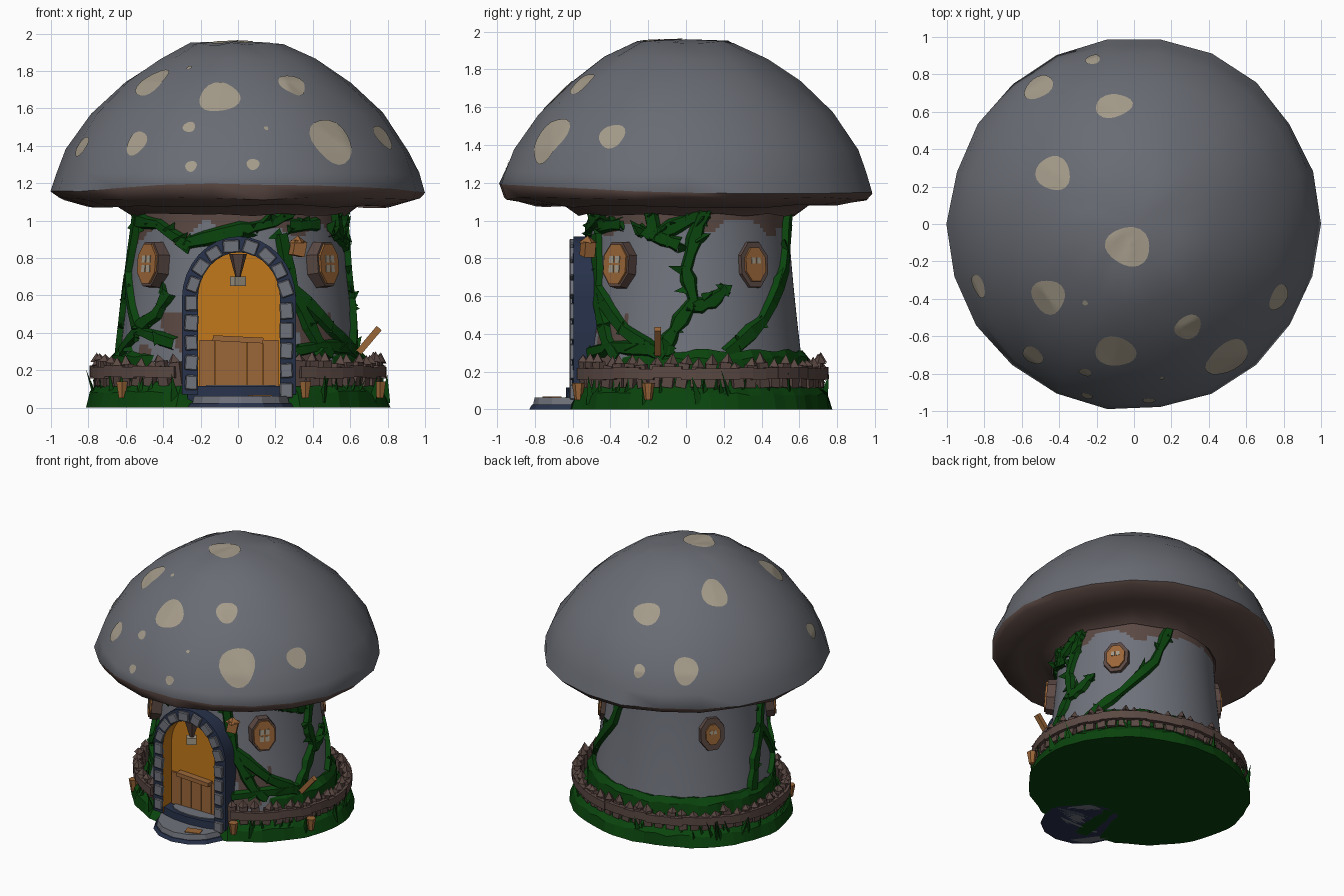
import bpy, bmesh, math, random
from mathutils import Vector, Matrix, noise
from mathutils.bvhtree import BVHTree

if "Cube" in bpy.data.objects:
    bpy.data.objects.remove(bpy.data.objects["Cube"])

random.seed(4)
R = random.uniform
COLS = {"cap_grey": (.14, .149, .172), "cream": (.37, .325, .25), "moss_green": (.003, .057, .004),
        "bark_brown": (.105, .066, .056), "door_orange": (.54, .19, .011), "wood_tan": (.33, .135, .04),
        "slate_blue": (.02, .031, .068), "wall_grey": (.16, .17, .2)}
MATS = []
for n, c in COLS.items():
    m = bpy.data.materials.new(n)
    m.diffuse_color = (*c, 1)
    m.use_nodes = True
    m.node_tree.nodes["Principled BSDF"].inputs["Base Color"].default_value = m.diffuse_color
    MATS.append(m)
GREY, CREAM, GREEN, BROWN, ORANGE, TAN, BLUE, STONE = range(8)


def finish(name, bm, smooth=None, normals=True):
    if normals:
        bmesh.ops.recalc_face_normals(bm, faces=bm.faces)
    me = bpy.data.meshes.new(name)
    bm.to_mesh(me)
    bm.free()
    for m in MATS:
        me.materials.append(m)
    ob = bpy.data.objects.new(name, me)
    bpy.context.collection.objects.link(ob)
    if smooth:
        bpy.ops.object.select_all(action='DESELECT')
        bpy.context.view_layer.objects.active = ob
        ob.select_set(True)
        bpy.ops.object.shade_smooth_by_angle(angle=math.radians(smooth))


def lathe(prof, segs, rule, sy=1, cy=0, jit=0):
    """Revolve (radius, z) points; rule(face centre, row) gives the colour."""
    bm = bmesh.new()
    rows = []
    for r, z in prof:
        if r == 0:
            rows.append([bm.verts.new((0, cy, z))] * segs)
            continue
        row = []
        for i in range(segs):
            a = 2 * math.pi * i / segs
            k = r + R(-jit, jit)
            row.append(bm.verts.new((k * math.cos(a), cy + sy * k * math.sin(a), z + R(-jit, jit))))
        rows.append(row)
    for j in range(len(rows) - 1):
        for i in range(segs):
            q = [rows[j][i], rows[j][(i + 1) % segs], rows[j + 1][(i + 1) % segs], rows[j + 1][i]]
            f = bm.faces.new(list(dict.fromkeys(q)))
            f.material_index = rule(f.calc_center_median(), j)
    return bm


def paint(verts, mat):
    for f in {f for v in verts for f in v.link_faces}:
        f.material_index = mat


def box(bm, loc, size, rot, mat):
    M = Matrix.Translation(loc) @ rot.to_4x4() @ Matrix.Diagonal((*size, 1))
    paint(bmesh.ops.create_cube(bm, size=1, matrix=M)['verts'], mat)


def cone(bm, loc, r, h, rot, mat, sides=4, r2=0):
    M = Matrix.Translation(loc) @ rot.to_4x4() @ Matrix.Translation((0, 0, h / 2))
    paint(bmesh.ops.create_cone(bm, cap_ends=True, segments=sides, radius1=r, radius2=r2, depth=h, matrix=M)['verts'], mat)


def tilt(a, t=0, s=0):
    """Turn so local x faces outward at angle a, then lean."""
    return Matrix.Rotation(a, 3, 'Z') @ Matrix.Rotation(t, 3, 'Y') @ Matrix.Rotation(s, 3, 'X')


# cap: grey dome, brown rim and underside flaring into the stalk
prof = [(0, 1.96), (.25, 1.945), (.43, 1.86), (.61, 1.74), (.78, 1.57), (.915, 1.38), (.97, 1.25),
        (.995, 1.15), (.965, 1.115), (.8, 1.075), (.66, 1.085), (.575, 1.03), (.5, 1.1), (0, 1.13)]
bm = lathe(prof, 22, lambda c, j: GREY if j < 7 else BROWN, jit=.009)
for v in bm.verts:  # the rim lifts a little over the door
    if 1.13 < v.co.z < 1.18 and v.co.y < 0 and v.co.xy.length > .9:
        v.co.z += .04 * v.co.y ** 2
bmesh.ops.recalc_face_normals(bm, faces=bm.faces)
tree = BVHTree.FromBMesh(bm)
finish("mushroom_cap", bm, 50)

# cream spots laid on the dome: x, y, half width, half height
spots = [(-.46, -.39, .095, .11), (-.1, -.68, .11, .11), (.29, -.55, .075, .08), (-.54, -.7, .06, .075),
         (-.83, -.33, .065, .06), (.5, -.72, .125, .14), (.77, -.39, .075, .075), (-.26, -.79, .034, .033),
         (-.25, -.915, .032, .032), (.08, -.94, .034, .032), (.15, -.82, .012, .012), (-.03, -.12, .12, .105),
         (-.43, .27, .09, .115), (-.11, .63, .1, .085), (-.51, .73, .085, .1), (-.22, .88, .04, .05),
         (-.26, -.42, .015, .015)]
bm = bmesh.new()
NS = 20
for x, y, w, h in spots:
    p, n, _, _ = tree.ray_cast(Vector((x, y, 3)), Vector((0, 0, -1)))
    n = (n + Vector((x, y, p.z - 1)).normalized()).normalized()
    u = Vector((-y, x, 0)).normalized()
    v = n.cross(u)
    ph = R(0, 6)
    wob = [1 + .06 * math.sin(6 * math.pi * i / NS + ph) for i in range(NS)]

    def drop(k, i):
        a = 2 * math.pi * i / NS
        q = p + (u * w * math.cos(a) + v * h * math.sin(a)) * k * wob[i]
        hit = tree.ray_cast(q + n * .3, -n)
        return bm.verts.new((hit[0] or q) + n * .005)
    c = drop(0, 0)
    prev = None
    for k in (.2, .4, .6, .8, 1):
        ring = [drop(k, i) for i in range(NS)]
        for i in range(NS):
            j = (i + 1) % NS
            f = bm.faces.new([ring[i], ring[j]] + ([prev[j], prev[i]] if prev else [c]))
            f.material_index = CREAM
            f.normal_update()
            if f.normal.dot(n) < 0:
                f.normal_flip()
        prev = ring
finish("cap_spots", bm, 50, normals=False)

# stalk wall with brown patches and a doorway left open
SY, CY = .935, .02


def rad(z):
    return .56 + .11 * max(0, (1.0 - z)) ** 1.3


def on_wall(deg, z, off=0):
    a, r = math.radians(deg), rad(z) + off
    return Vector((r * math.cos(a), CY + SY * r * math.sin(a), z))


def wall_col(c, j):
    a = math.degrees(math.atan2(c.y, c.x))
    if c.z > (.945 if -175 < a < 60 else 1.03) - .13 * noise.noise(c * 4.5):
        return BROWN
    if c.z < .5 and c.y < -.3 and noise.noise(c * 6) > .05:
        return BROWN
    return STONE


bm = lathe([(rad(z), z) for z in [.1 + .0215 * i for i in range(49)]], 144, wall_col, SY, CY)
bmesh.ops.recalc_face_normals(bm, faces=bm.faces)
hole = [f for f in bm.faces if (c := f.calc_center_median()).y < 0 and abs(c.x - .005) < .25
        and c.z < .6 + .25 * math.sqrt(max(0, 1 - (c.x / .26) ** 2))]
bmesh.ops.delete(bm, geom=hole, context='FACES')
finish("stalk_wall", bm, 40, normals=False)

# grassy base with a mossy skirt against the wall, cut back at the door
bm = lathe([(0, 0), (.81, 0), (.79, .08), (.73, .13), (.69, .15), (.675, .27), (.64, .31), (.6, .3)], 60,
           lambda c, j: GREEN, .885, .055, .01)
for v in bm.verts:
    v.co.z = v.co.z if v.co.z > .03 else 0
    if abs(v.co.x) < .27 and v.co.y < -.4 and v.co.z > 0:
        v.co.y = max(v.co.y, -.52)
        v.co.z = min(v.co.z, .09)
finish("grass_base", bm)
bm = bmesh.new()
for i in range(130):
    a, k = R(0, 2 * math.pi), R(.68, .79)
    x, y = k * math.cos(a), .055 + .87 * k * math.sin(a)
    if abs(x) > .31 or y > 0:
        cone(bm, (x, y, .03), R(.015, .032), R(.1, .19), tilt(a, R(-.1, .35), R(-.4, .4)), GREEN, 3)
finish("grass_blades", bm)

# picket fence and its rail
bm = bmesh.new()
N = 56
ring = [(a, .75 * math.cos(a), .055 + .655 * math.sin(a)) for a in [2 * math.pi * i / N for i in range(N)]]
for i, (a, x, y) in enumerate(ring):
    if abs(x) < .32 and y < 0:
        continue
    rot = tilt(a, R(-.05, .12), R(-.18, .18))
    h = R(.1, .14)
    box(bm, (x, y, .115 + h / 2), (.04, .058, h), rot, BROWN)
    cone(bm, Vector((x, y, .115)) + rot @ Vector((0, 0, h)), .036, R(.03, .06), rot, BROWN)
    _, x2, y2 = ring[(i + 1) % N]
    if abs(x2) > .29 or y2 > 0:
        d = Vector((x2 - x, y2 - y, 0))
        out = Vector((math.cos(a), math.sin(a), 0)) * .026
        box(bm, Vector(((x + x2) / 2, (y + y2) / 2, .19 + R(-.006, .006))) + out, (d.length * 1.12, .035, .06),
            Matrix.Rotation(math.atan2(d.y, d.x), 3, 'Z'), BROWN)
finish("picket_fence", bm)


# doorway: recess, frame and stones follow one arch outline
def arch(w, top, z0=.07, n=16):
    pts = [(-w, z0), (-w, (z0 + .58) / 2)]
    pts += [(-w * math.cos(math.pi * i / n), .58 + (top - .58) * math.sin(math.pi * i / n)) for i in range(n + 1)]
    return [(x + .005, z) for x, z in pts + [(w, (z0 + .58) / 2), (w, z0)]]


def loop(bm, pts, y):
    return [bm.verts.new((x, y, z)) for x, z in pts]


inner, outer = arch(.22, .83), arch(.305, .915)
bm = bmesh.new()
a, b, c, d = loop(bm, inner, -.47), loop(bm, inner, -.605), loop(bm, outer, -.595), loop(bm, outer, -.45)
for p, q, m in ((a, b, ORANGE), (b, c, BLUE), (c, d, BLUE), (d, a, BLUE)):
    for i in range(len(p) - 1):
        bm.faces.new((p[i], p[i + 1], q[i + 1], q[i])).material_index = m
finish("door_frame", bm, 35)
bm = bmesh.new()
mid = arch(.254, .866)
dense = []
for (x, z), (x2, z2) in zip(mid, mid[1:]):
    dense += [(x + (x2 - x) * k / 12, z + (z2 - z) * k / 12) for k in range(12)]
dist, last = .04, dense[0]
for p in dense:  # one stone every 0.1 along the arch
    dist += math.dist(p, last)
    ang = math.atan2(p[1] - last[1], p[0] - last[0])
    last = p
    if dist > .1:
        dist = 0
        box(bm, (p[0], -.602, p[1]), (R(.078, .09), .03, R(.062, .075)),
            Matrix.Rotation(-ang + R(-.08, .08), 3, 'Y'), STONE)
bmesh.ops.bevel(bm, geom=bm.edges[:], offset=.006, segments=1, affect='EDGES')
finish("arch_stones", bm)
bm = bmesh.new()
bm.faces.new(loop(bm, inner, -.5)).material_index = ORANGE
for k in range(5):
    box(bm, (-.165 + .085 * k, -.505, .235 + .01 * (k % 2)), (.083, .02, .25), tilt(0), TAN)
box(bm, (.0, -.53, .365), (.27, .05, .03), Matrix.Rotation(.05, 3, 'Y'), TAN)
cone(bm, (0, -.56, .69), .012, .13, tilt(0), BROWN, 5, .05)
box(bm, (0, -.565, .675), (.07, .05, .05), tilt(.6), CREAM)
finish("door", bm)

# doorstep slabs: blue foot, grey step, blue threshold with grey top
bm = bmesh.new()
for rx, ry, h, y, m in ((.29, .28, .025, -.55, BLUE), (.27, .265, .062, -.55, STONE), (.3, .11, .115, -.53, BLUE),
                        (.2, .085, .122, -.53, STONE)):
    M = Matrix.Translation((.015, y, h / 2)) @ Matrix.Diagonal((rx, ry, h, 1))
    paint(bmesh.ops.create_cone(bm, cap_ends=True, segments=14, radius1=1, radius2=.95, depth=1, matrix=M)['verts'], m)
box(bm, (.12, -.71, .063), (.11, .07, .008), tilt(.3), TAN)
finish("doorstep", bm)

# four windows: brown surround, tan frame, cream panes
bm = bmesh.new()
for deg, off, k in ((-41, .02, 1), (-139, .02, 1), (38, 0, .85), (143, 0, .7)):
    p = on_wall(deg, .765, off)
    rot = tilt(math.atan2(SY * math.sin(math.radians(deg)), math.cos(math.radians(deg))), -.08)
    for w, h, t, m in ((.098, .135, .02 + off, BROWN), (.085 * k, .12 * k, .032 + off, TAN)):
        M = Matrix.Translation(p) @ rot.to_4x4() @ Matrix.Diagonal((t * 2, w, h, 1)) @ Matrix.Rotation(math.pi / 2, 4, 'Y') \
            @ Matrix.Rotation(math.pi / 8, 4, 'Z')
        paint(bmesh.ops.create_cone(bm, cap_ends=True, segments=8, radius1=1, radius2=.95, depth=1, matrix=M)['verts'], m)
    for s in (-1, 1):
        for u in (-1, 1):
            if k == 1 or u > 0:
                box(bm, p + rot @ Vector((.032 + off, s * .02 * k, u * .025 * k)), (.008, .029 * k, .038 * k), rot, CREAM)
finish("windows", bm)

# ivy stems and leaves: (angle, height) paths on the wall
paths = [[(10, 1.08), (5, .98), (-2, .74), (2, .58), (-8, .42), (-16, .28)], [(2, .54), (12, .57), (20, .64)],
         [(78, 1.08), (65, .74), (42, .47), (19, .29)], [(-66, .93), (-61, .64), (-37, .42), (-16, .29)],
         [(-62, .97), (-42, .98)], [(-24, 1.08), (-20, .92), (-6, .87)], [(-30, .95), (-20, .92), (10, 1.05)],
         [(-160, 1.06), (-172, .72), (-150, .42), (-122, .34)],
         [(-116, .86), (-138, .98), (-162, 1.0)], [(-118, .88), (-88, .95), (-70, .99), (-58, 1.07)],
         [(-172, .7), (178, .5), (172, .28)], [(-150, .42), (-135, .5), (-128, .62)], [(-60, .6), (-48, .36), (-40, .28)],
         [(-150, .4), (-165, .3)], [(-62, .3), (-45, .33), (-10, .31)]]
bm = bmesh.new()
for path in paths:
    pts = []
    for (a0, z0), (a1, z1) in zip(path, path[1:]):
        da = (a1 - a0 + 180) % 360 - 180
        pts += [(a0 + da * k / 3, z0 + (z1 - z0) * k / 3) for k in range(3)]
    pts.append(path[-1])
    prev = None
    for i, (deg, z) in enumerate(pts):
        p = on_wall(deg, z, .006)
        q = on_wall(*pts[min(i + 1, len(pts) - 1)]) - on_wall(*pts[max(i - 1, 0)])
        n = Vector((p.x, p.y, 0)).normalized()
        s = q.normalized().cross(n)
        w = R(.03, .055)
        cur = [bm.verts.new(p + s * w * x + n * y) for x, y in ((1, -.02), (.6, .025), (-.6, .025), (-1, -.02))]
        for k in range(4 if prev else 0):
            bm.faces.new((prev[k], prev[(k + 1) % 4], cur[(k + 1) % 4], cur[k])).material_index = GREEN
        prev = cur
        if i % 2 == 0 or z > .85:
            cone(bm, p + s * R(-.03, .03), R(.03, .045), R(.06, .095),
                 tilt(math.atan2(n.y, n.x), R(.1, 1.0), R(-2.2, 2.2)), GREEN, 3)
finish("ivy", bm)

# lantern by the door, loose stick and little toadstools
bm = bmesh.new()
box(bm, (.32, -.52, .85), (.07, .06, .08), tilt(.4, .2), TAN)
cone(bm, (.32, -.52, .88), .055, .04, tilt(.4), TAN)
box(bm, (.7, -.15, .36), (.035, .035, .17), tilt(0, .7), TAN)
for x, y in ((-.62, -.38), (.36, -.57), (.76, -.2)):
    cone(bm, (x, y, .05), .02, .09, tilt(0), TAN, 6, .035)
finish("garden_trinkets", bm)
